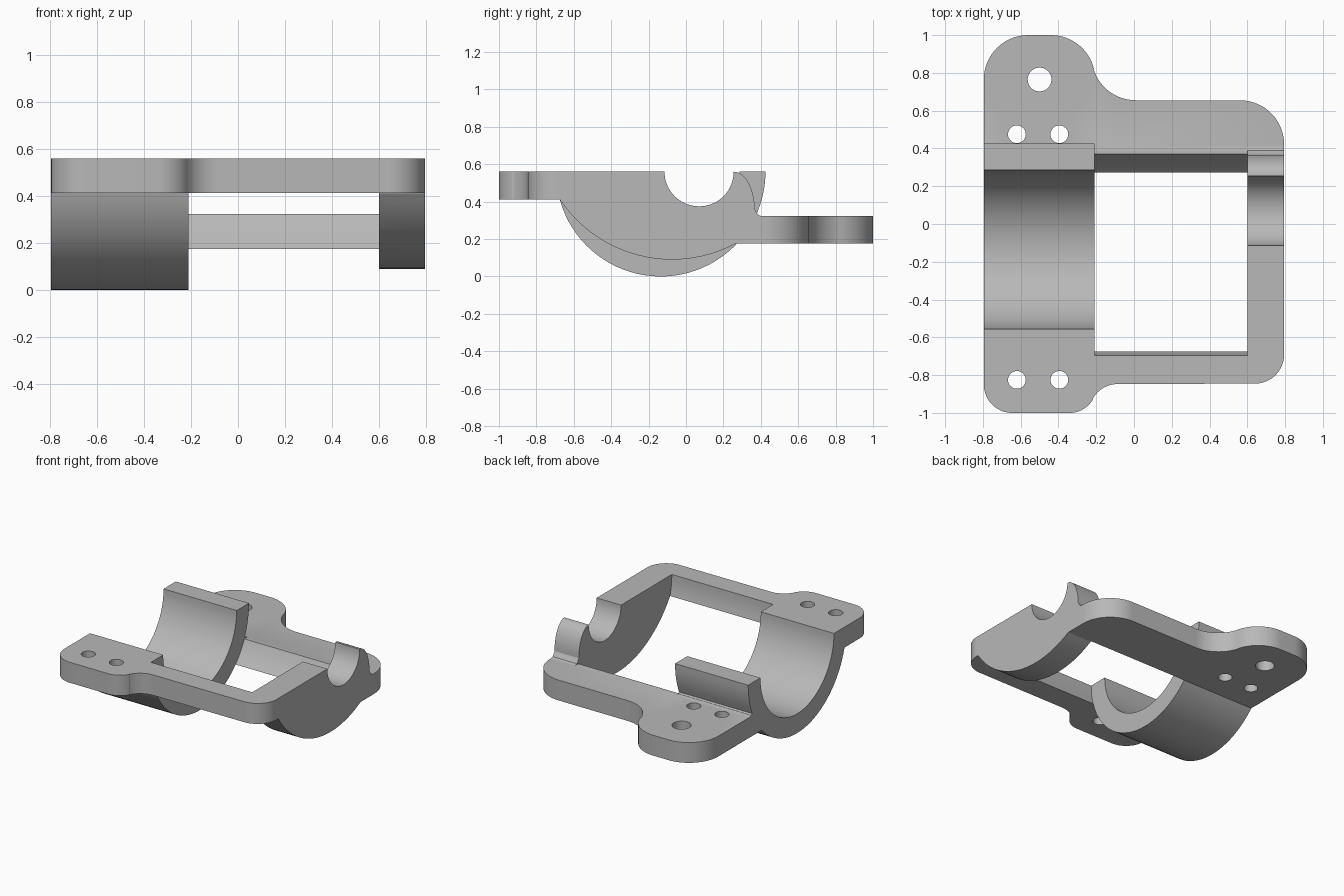
import bpy, bmesh
from math import cos, sin, radians
from mathutils import Vector

if "Cube" in bpy.data.objects:
    bpy.data.objects.remove(bpy.data.objects["Cube"], do_unlink=True)

# Main dimensions
HALF_X = 0.795
TOP = 0.56
BORE_Y = -0.135            # axis of the cradle bore, at height TOP
OUTER, INNER = 0.56, 0.42
WINDOW = (-0.21, 0.60)     # open span between cradle and cheek

grey = bpy.data.materials.new("plain grey")
grey.use_nodes = True
grey.diffuse_color = (0.48, 0.48, 0.48, 1)
grey.node_tree.nodes["Principled BSDF"].inputs["Base Color"].default_value = grey.diffuse_color


def arc(cx, cy, r, start, end, ry=None, step=5):
    """Points along a circular or elliptical arc, angles in degrees."""
    n = max(2, round(abs(end - start) / step))
    angles = [radians(start + (end - start) * i / n) for i in range(n + 1)]
    return [(cx + r * cos(a), cy + (ry or r) * sin(a)) for a in angles]


def prism(name, points, axis, lo, hi):
    """Extrude a closed profile along x (points are y, z) or z (points are x, y)."""
    bm = bmesh.new()
    clean = [p for i, p in enumerate(points)
             if (Vector(p) - Vector(points[i - 1])).length > 1e-4]
    place = (lambda p: (lo, *p)) if axis == "x" else (lambda p: (*p, lo))
    face = bm.faces.new([bm.verts.new(place(p)) for p in clean])
    out = bmesh.ops.extrude_face_region(bm, geom=[face])
    shift = Vector((hi - lo, 0, 0)) if axis == "x" else Vector((0, 0, hi - lo))
    verts = [v for v in out["geom"] if isinstance(v, bmesh.types.BMVert)]
    bmesh.ops.translate(bm, verts=verts, vec=shift)
    bmesh.ops.recalc_face_normals(bm, faces=bm.faces)
    mesh = bpy.data.meshes.new(name)
    bm.to_mesh(mesh)
    bm.free()
    mesh.materials.append(grey)
    obj = bpy.data.objects.new(name, mesh)
    bpy.context.collection.objects.link(obj)
    return obj


def combine(target, tool, operation):
    """Apply an exact boolean and discard the tool."""
    mod = target.modifiers.new(operation.lower(), "BOOLEAN")
    mod.operation, mod.solver, mod.object = operation, "EXACT", tool
    bpy.context.view_layer.objects.active = target
    bpy.ops.object.modifier_apply(modifier=mod.name)
    bpy.data.objects.remove(tool, do_unlink=True)


# Front plate: wide rounded lug, concave neck, narrow bar
front = (arc(-0.645, -0.85, 0.15, 180, 270)
         + arc(-0.34, -0.86, 0.14, 270, 330)
         + arc(-0.085, -1.0, 0.153, 150, 90)
         + arc(0.64, -0.69, 0.155, 270, 360)
         + [(HALF_X, -0.6), (-HALF_X, -0.6)])
body = prism("bracket_body", front, "z", 0.412, TOP)

# Back plate: lower, with a larger lug and wider bar
back = ([(-HALF_X, 0.25), (HALF_X, 0.25)]
        + arc(0.56, 0.42, 0.235, 0, 90)
        + arc(0.01, 0.89, 0.235, 270, 193)
        + arc(-0.44, 0.765, 0.235, 13, 90)
        + arc(-0.56, 0.765, 0.235, 90, 180))
combine(body, prism("back_plate", back, "z", 0.175, 0.322), "UNION")

# Cradle: half disc with a small fillet onto the back plate
fillet = [(0.38, 0.338), (0.388, 0.328), (0.408, 0.322)]
cradle = (arc(BORE_Y, TOP, OUTER, 0, -22, step=4) + fillet + [(0.408, 0.25)]
          + arc(BORE_Y, TOP, OUTER, -34, -180, step=4))
combine(body, prism("cradle", cradle, "x", -HALF_X, WINDOW[0]), "UNION")

# Cheek: shallow curved underside, round shaft notch and curved horn
cheek = (arc(BORE_Y, TOP, OUTER, 180, 195.5, step=4)
         + arc(-0.075, 0.81, 0.72, 213.6, 299, step=4)
         + [(0.408, 0.175)] + fillet[::-1]
         + arc(0.255, 0.36, 0.112, 0, 90, ry=0.2)
         + arc(0.07, TOP, 0.185, 0, -180))
combine(body, prism("cheek", cheek, "x", WINDOW[0] + 0.81, HALF_X), "UNION")

# Window and cradle bore, cut along the same axis
for radius, lo, hi in ((OUTER, *WINDOW), (INNER, -0.9, 0.1)):
    circle = arc(BORE_Y, TOP, radius, 0, 360, step=4)[:-1]
    combine(body, prism("bore_cutter", circle, "x", lo, hi), "DIFFERENCE")

# Screw holes
holes = [(x, y, 0.047) for x in (-0.62, -0.395) for y in (-0.825, 0.475)]
holes.append((-0.5, 0.765, 0.063))
for x, y, r in holes:
    circle = arc(x, y, r, 0, 360, step=12)[:-1]
    combine(body, prism("hole_cutter", circle, "z", 0.1, 0.7), "DIFFERENCE")

# Smooth the curves, keep the edges crisp
bpy.ops.object.select_all(action="DESELECT")
body.select_set(True)
bpy.context.view_layer.objects.active = body
bpy.ops.object.shade_smooth_by_angle(angle=radians(20))
